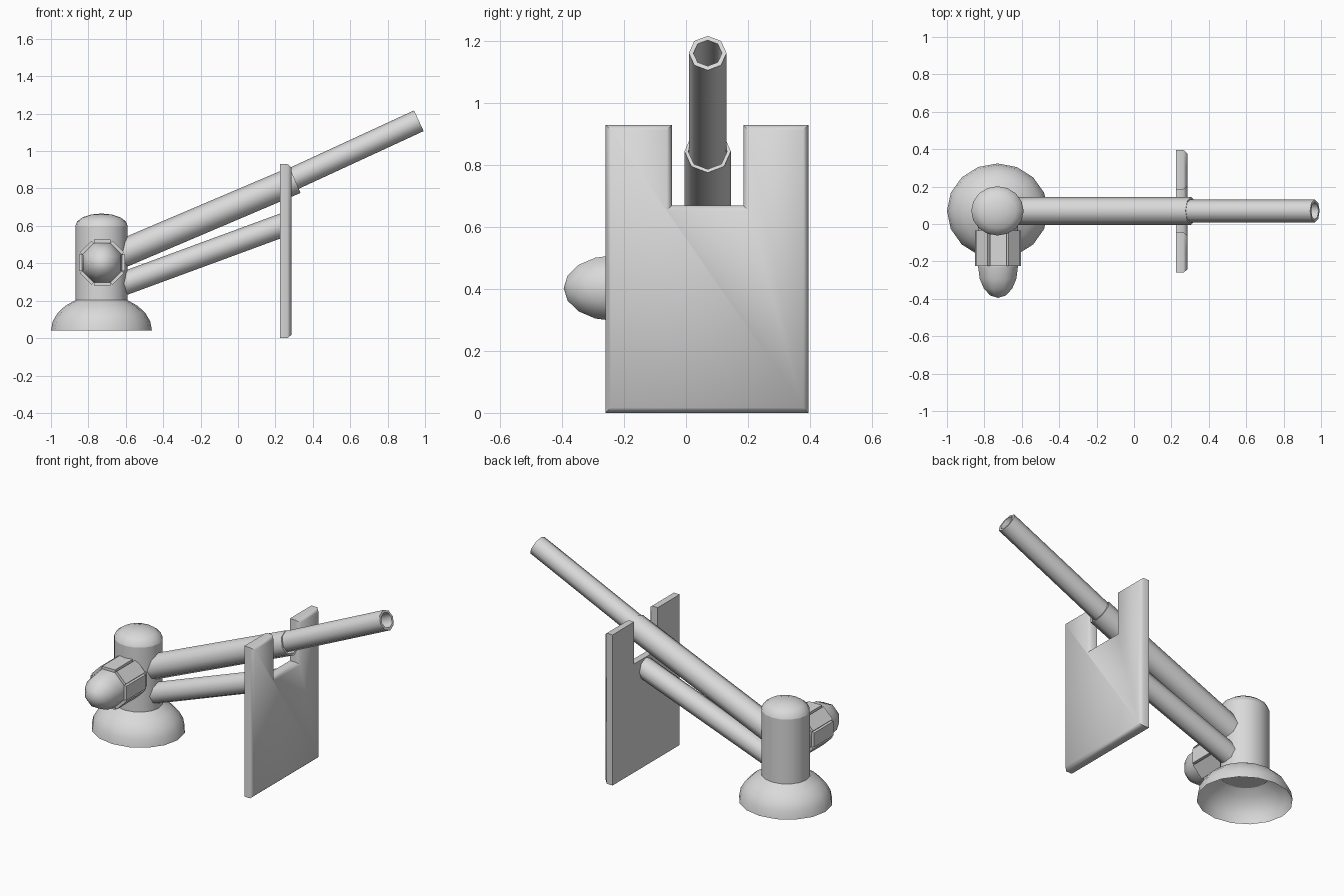
import bpy, bmesh
from math import pi, cos, sin, radians
from mathutils import Vector, Matrix

cube = bpy.data.objects.get("Cube")
if cube:
    bpy.data.objects.remove(cube, do_unlink=True)

grey = bpy.data.materials.new("light grey")
grey.diffuse_color = (0.7, 0.7, 0.7, 1)
grey.use_nodes = True
grey.node_tree.nodes["Principled BSDF"].inputs["Base Color"].default_value = (0.7, 0.7, 0.7, 1)


def finish(name, bm, smooth_angle):
    """Turn a bmesh into an object, smooth below the given edge angle."""
    for f in bm.faces:
        f.smooth = smooth_angle > 0
    for e in bm.edges:
        e.smooth = e.calc_face_angle(0) < radians(smooth_angle)
    mesh = bpy.data.meshes.new(name)
    bm.to_mesh(mesh)
    bm.free()
    mesh.materials.append(grey)
    obj = bpy.data.objects.new(name, mesh)
    bpy.context.collection.objects.link(obj)
    return obj


def lathe(name, profile, sides, start, axis=(0, 0, 1), phase=0.0, squash=1.0, smooth_angle=60):
    """Revolve (radius, height) points around an axis from the start point."""
    bm = bmesh.new()
    rings = [[bm.verts.new((r * cos(phase + 2 * pi * i / sides),
                            r * sin(phase + 2 * pi * i / sides) * squash, h))
              for i in range(sides)] for r, h in profile]
    for a, b in zip(rings, rings[1:]):
        for i in range(sides):
            j = (i + 1) % sides
            bm.faces.new((a[i], a[j], b[j], b[i]))
    bmesh.ops.remove_doubles(bm, verts=bm.verts, dist=1e-5)
    turn = Vector(axis).to_track_quat('Z', 'Y').to_matrix().to_4x4()
    bm.transform(Matrix.Translation(start) @ turn)
    return finish(name, bm, smooth_angle)


def arc(radius, height, base, steps, stop=90):
    """Quarter-ellipse profile rising from the base height."""
    angles = [radians(stop * i / steps) for i in range(steps + 1)]
    return [(radius * cos(a) if a < pi / 2 - 0.001 else 0, base + height * sin(a)) for a in angles]


def tube(name, start, end, radius, bore):
    """Eight-sided arm with an open bore at its far end."""
    path = Vector(end) - Vector(start)
    n = path.length
    profile = [(0, 0), (radius, 0), (radius, n), (bore, n), (bore, 0.02), (0, 0.02)]
    return lathe(name, profile, 8, start, path)


CX, CY = -0.73, 0.07

# Base dome (open underneath), column and rounded cap
lathe("base_dome", arc(0.27, 0.19, 0.04, 4, 59), 16, (CX, CY, 0), squash=0.94)
lathe("column", [(0, 0.195), (0.14, 0.195), (0.14, 0.6)], 16, (CX, CY, 0), squash=0.94)
lathe("column_cap", arc(0.14, 0.066, 0.6, 4), 16, (CX, CY, 0), squash=0.94)

# Upper sleeve with the barrel emerging from it, and lower strut
tube("upper_sleeve", (-0.68, CY, 0.426), (0.305, CY, 0.845), 0.075, 0.063)
tube("barrel", (0.2, CY, 0.808), (0.967, CY, 1.162), 0.061, 0.046)
lathe("lower_strut", [(0, 0), (0.063, 0), (0.063, 0.99), (0, 0.99)], 8,
      (-0.68, CY, 0.266), (0.93, 0, 0.342))

# Side pod: octagonal core, rounded nose and eight raised plates
POD = Vector((-0.727, 0, 0.403))
lathe("pod_core", [(0, 0), (0.115, 0), (0.115, 0.23)], 8, POD, (0, -1, 0), pi / 8)
lathe("pod_nose", arc(0.115, 0.165, 0.23, 4), 8, POD, (0, -1, 0), pi / 8)
for k in range(8):
    bm = bmesh.new()
    bmesh.ops.create_cube(bm, size=1)
    bm.transform(Matrix.Rotation(k * pi / 4, 4, 'Y') @ Matrix.Translation((0, -0.13, 0.112))
                 @ Matrix.Diagonal((0.088, 0.19, 0.022, 1)))
    bm.transform(Matrix.Translation(POD))
    finish("pod_plate_%d" % (k + 1), bm, 0)

# Notched shield with a chamfered outer face
y0, y1, n0, n1, top, notch = -0.26, 0.395, -0.045, 0.185, 0.93, 0.67
outline = [(y0, 0), (y1, 0), (y1, top), (n1, top), (n1, notch), (n0, notch), (n0, top), (y0, top)]
bm = bmesh.new()
back = bm.faces.new([bm.verts.new((0.225, y, z)) for y, z in outline])
grown = bmesh.ops.extrude_face_region(bm, geom=[back], use_keep_orig=True)["geom"]
front = [g for g in grown if isinstance(g, bmesh.types.BMFace)]
bmesh.ops.translate(bm, vec=(0.04, 0, 0), verts=front[0].verts[:])
bmesh.ops.recalc_face_normals(bm, faces=bm.faces)
bmesh.ops.inset_region(bm, faces=front, thickness=0.017, use_even_offset=True)
bmesh.ops.translate(bm, vec=(0.02, 0, 0), verts=front[0].verts[:])
bmesh.ops.recalc_face_normals(bm, faces=bm.faces)
finish("shield", bm, 55)
